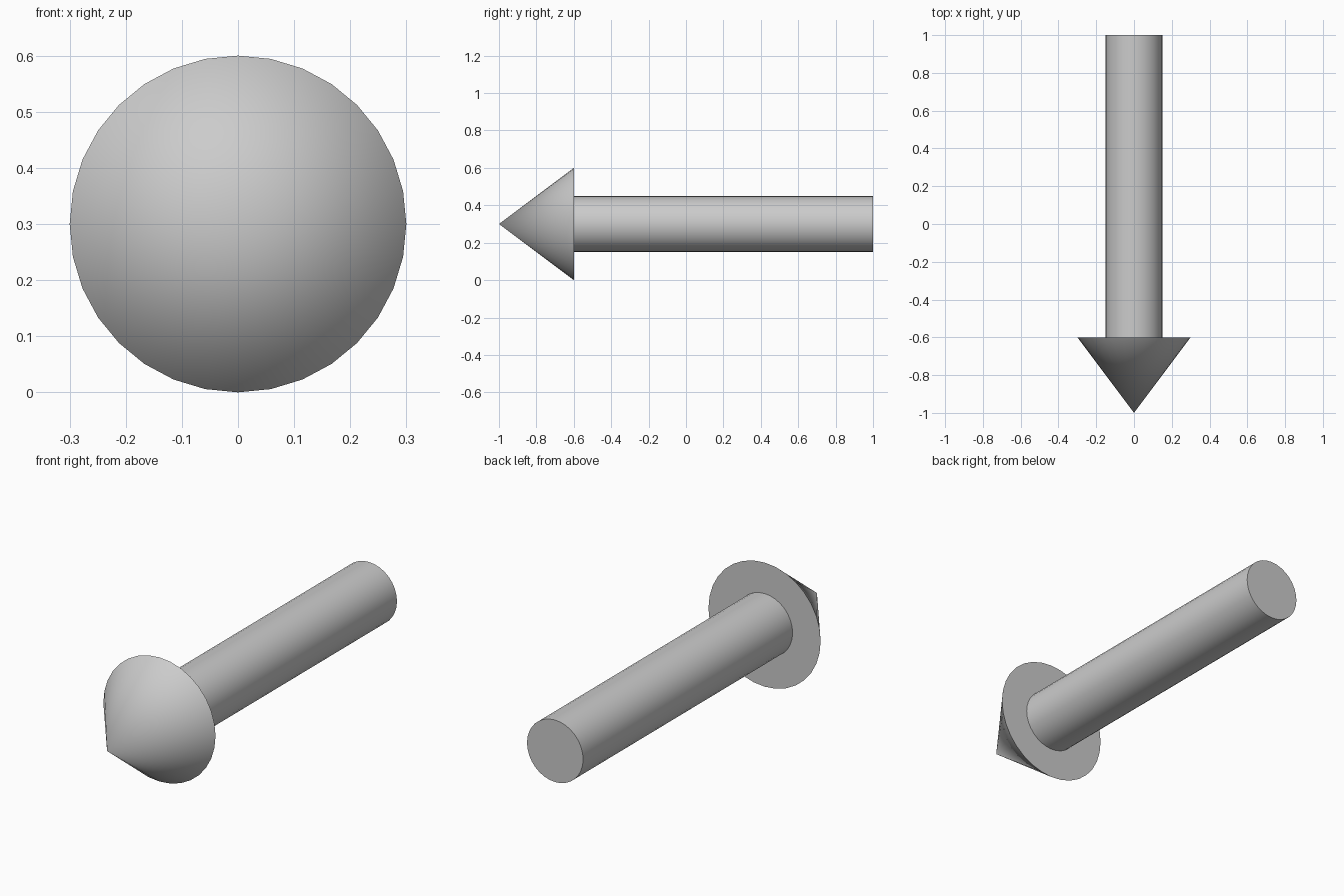
import bpy
import math

if "Cube" in bpy.data.objects:
    bpy.data.objects.remove(bpy.data.objects["Cube"])

SIDES = 32
AXIS_Z = 0.3
FORWARD = (math.radians(90), 0, 0)  # turns local +z towards the front (-y)


def tapered_part(name, back_radius, front_radius, y_back, y_front):
    """Round part lying along y, with smooth sides and crisp rims."""
    bpy.ops.mesh.primitive_cone_add(
        vertices=SIDES, radius1=back_radius, radius2=front_radius,
        depth=y_back - y_front,
        location=(0, (y_back + y_front) / 2, AXIS_Z), rotation=FORWARD)
    part = bpy.context.object
    part.name = name
    bpy.ops.object.shade_smooth_by_angle(angle=math.radians(30))
    return part


# Cylindrical shaft, ending at the back of the head
tapered_part("arrow_shaft", 0.15, 0.15, 1.0, -0.6)

# Pointed conical head
tapered_part("arrow_head", 0.3, 0.0, -0.6, -1.0)
